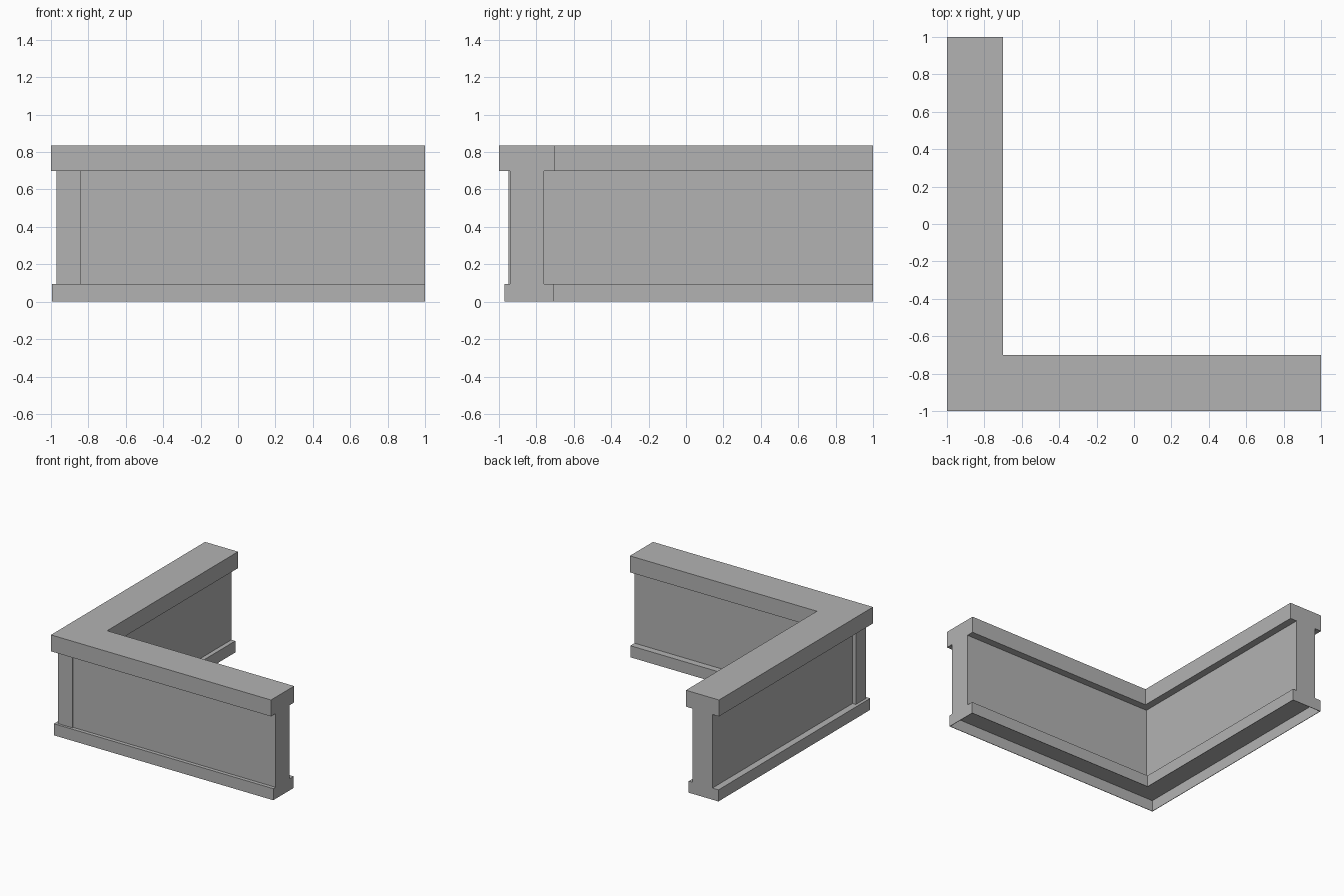
import bpy
import bmesh

cube = bpy.data.objects.get("Cube")
if cube:
    bpy.data.objects.remove(cube, do_unlink=True)

# Single stone colour
stone = bpy.data.materials.new("stone_grey")
stone.use_nodes = True
GREY = (0.45, 0.45, 0.45, 1)
stone.diffuse_color = GREY
stone.node_tree.nodes["Principled BSDF"].inputs["Base Color"].default_value = GREY


def finish(bm, name):
    bmesh.ops.recalc_face_normals(bm, faces=bm.faces)
    mesh = bpy.data.meshes.new(name)
    bm.to_mesh(mesh)
    bm.free()
    mesh.materials.append(stone)
    obj = bpy.data.objects.new(name, mesh)
    bpy.context.collection.objects.link(obj)
    return obj


def corner_sweep(profile, end=1.0):
    """Sweep a section of (x, y, z) mitre points along both arms of the corner."""
    bm = bmesh.new()
    rings = []
    for place in (lambda x, y: (end, y), lambda x, y: (x, y), lambda x, y: (x, end)):
        rings.append([bm.verts.new((*place(x, y), z)) for x, y, z in profile])
    count = len(profile)
    for a, b in zip(rings, rings[1:]):
        for i in range(count):
            j = (i + 1) % count
            bm.faces.new((a[i], a[j], b[j], b[i]))
    bm.faces.new(rings[0])
    bm.faces.new(rings[-1])
    bmesh.ops.recalc_face_normals(bm, faces=bm.faces)
    return bm


# Parapet section: base, wall and overhanging cap in one sweep
BASE, CAP, TOP = 0.095, 0.70, 0.835
section = [
    (-0.995, -0.97, 0), (-0.995, -0.97, BASE),
    (-0.94, -0.94, BASE), (-0.94, -0.94, CAP),
    (-1, -1, CAP), (-1, -1, TOP),
    (-0.70, -0.70, TOP), (-0.70, -0.70, CAP),
    (-0.76, -0.76, CAP), (-0.76, -0.76, BASE),
    (-0.725, -0.705, BASE), (-0.725, -0.705, 0),
]
bm = corner_sweep(section)

# Hollow out the underside of the base
under = [f for f in bm.faces if all(v.co.z < 0.001 for v in f.verts)]
bmesh.ops.inset_region(bm, faces=under, thickness=0.004, use_even_offset=True)
rim = bmesh.ops.extrude_face_region(bm, geom=under)
raised = [g for g in rim["geom"] if isinstance(g, bmesh.types.BMVert)]
bmesh.ops.translate(bm, verts=raised, vec=(0, 0, BASE - 0.004))
bmesh.ops.delete(bm, geom=[f for f in under if f.is_valid], context='FACES')
finish(bm, "corner_parapet")

# Pier on the outer corner
bm = bmesh.new()
bmesh.ops.create_cube(bm, size=1)
low, high = (-0.97, -0.95, BASE), (-0.84, -0.82, CAP)
for v in bm.verts:
    v.co = [h if c > 0 else l for c, l, h in zip(v.co, low, high)]
finish(bm, "corner_pier")
